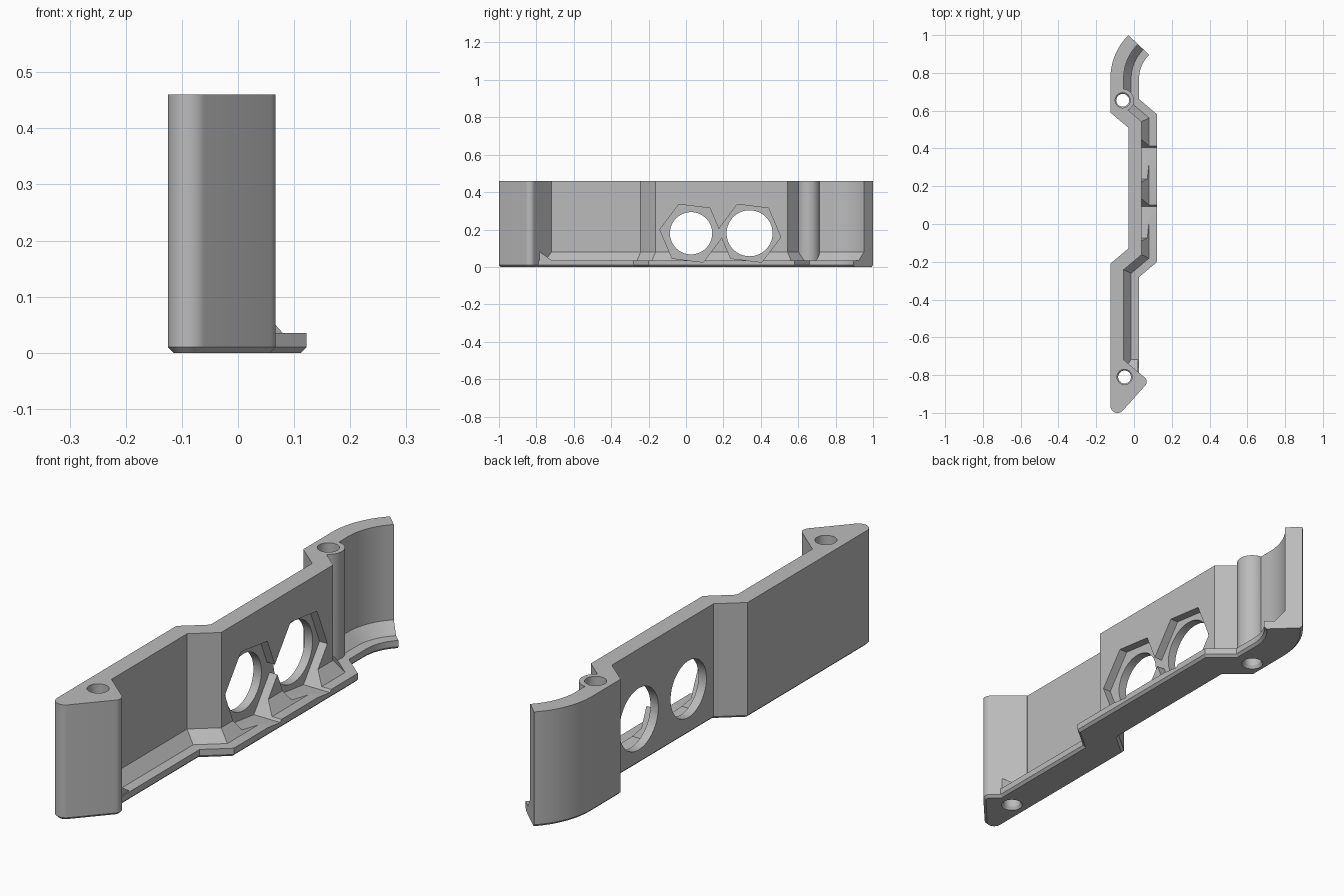
import bpy, bmesh, math
from mathutils import Vector, Matrix

cube = bpy.data.objects.get("Cube")
if cube:
    bpy.data.objects.remove(cube, do_unlink=True)

grey = bpy.data.materials.new("plain_grey")
grey.use_nodes = True
GREY = (0.5, 0.5, 0.5, 1)
grey.diffuse_color = GREY
grey.node_tree.nodes["Principled BSDF"].inputs["Base Color"].default_value = GREY

HEIGHT, EDGE = 0.46, 0.01


def loft(name, rings):
    """Skin closed rings of equal size and cap both ends."""
    bm = bmesh.new()
    rows = [[bm.verts.new(p) for p in ring] for ring in rings]
    n = len(rows[0])
    for a, b in zip(rows, rows[1:]):
        for i in range(n):
            j = (i + 1) % n
            bm.faces.new((a[i], a[j], b[j], b[i]))
    bm.faces.new(rows[0])
    bm.faces.new(rows[-1])
    bmesh.ops.recalc_face_normals(bm, faces=bm.faces)
    mesh = bpy.data.meshes.new(name)
    bm.to_mesh(mesh)
    bm.free()
    mesh.materials.append(grey)
    obj = bpy.data.objects.new(name, mesh)
    bpy.context.collection.objects.link(obj)
    return obj


def arc(cx, cy, r, start, end, steps):
    angles = [math.radians(start + (end - start) * i / steps) for i in range(steps + 1)]
    return [Vector((cx + r * math.cos(a), cy + r * math.sin(a))) for a in angles]


def offset(path, d, closed=False):
    """Shift a plan path to its right with mitred corners."""
    out, n = [], len(path)
    for i, p in enumerate(path):
        before = p - path[i - 1] if i or closed else path[1] - p
        after = path[(i + 1) % n] - p if i < n - 1 or closed else before
        a, b = [Vector((v.y, -v.x)).normalized() for v in (before, after)]
        out.append(p + (a + b) * d / (1 + a.dot(b)))
    return out


def lathe(name, x, y, profile, steps=40):
    return loft(name, [[(v.x, v.y, z) for v in arc(x, y, r, 0, 360, steps)[:-1]]
                       for r, z in profile])


def prism_x(name, points, x0, x1):
    return loft(name, [[(x, p[0], p[1]) for p in points] for x in (x0, x1)])


def combine(base, other, operation):
    mod = base.modifiers.new("combine", 'BOOLEAN')
    mod.operation, mod.solver, mod.object = operation, 'EXACT', other
    bpy.context.view_layer.objects.active = base
    bpy.ops.object.modifier_apply(modifier=mod.name)
    bpy.data.objects.remove(other, do_unlink=True)


# Wall with foot ledge, swept along the outer line
path = [Vector(p) for p in ((-0.125, -0.8), (-0.125, -0.21), (-0.03, -0.13),
                            (-0.03, 0.51), (-0.125, 0.59))]
path += arc(0.2, 0.77, 0.325, 180, 135, 14)
section = [(EDGE, 0), (0.142, 0), (0.152, EDGE), (0.152, 0.035), (0.11, 0.035),
           (0.07, 0.08), (0.07, HEIGHT), (0, HEIGHT), (0, EDGE)]
lines = [[(p.x, p.y, z) for p in offset(path, d)] for d, z in section]
wall = loft("side_wall", list(zip(*lines)))

# Solid end block with rounded corners
plan = arc(-0.087, -0.962, 0.038, 180, 315, 12) + arc(0.037, -0.835, 0.03, -45, 56, 10)
plan += [Vector((-0.053, -0.72)), Vector((-0.125, -0.72))]
inner = offset(plan, -EDGE, True)
block = loft("end_block", [[(p.x, p.y, 0) for p in inner],
                           [(p.x, p.y, EDGE) for p in plan],
                           [(p.x, p.y, HEIGHT) for p in plan]])
combine(wall, block, 'UNION')

# Small ramp between block and ledge
ramp = prism_x("ledge_ramp", [(-0.8, 0.08), (-0.78, 0.08), (-0.717, 0.035),
                              (-0.717, 0.02), (-0.8, 0.02)], -0.09, 0.022)
combine(wall, ramp, 'UNION')

# Screw boss
combine(wall, lathe("screw_boss", -0.06, 0.655, [(0.06, 0.015), (0.06, HEIGHT)]), 'UNION')

# Screw holes
for x, y in ((-0.06, 0.655), (-0.05, -0.81)):
    hole = lathe("hole_cutter", x, y, [(0.048, -0.01), (0.034, 0.012), (0.034, 0.1),
                                       (0.04, 0.106), (0.04, HEIGHT + 0.05)])
    combine(wall, hole, 'DIFFERENCE')

# Round ports, each in a tilted hexagonal pocket
for y, r in ((0.027, 0.113), (0.34, 0.123)):
    combine(wall, prism_x("pocket_cutter", arc(y, 0.18, 0.168, -7, 353, 6)[:-1], 0.005, 0.3),
            'DIFFERENCE')
    combine(wall, prism_x("port_cutter", arc(y, 0.18, r, 0, 360, 56)[:-1], -0.3, 0.3),
            'DIFFERENCE')

bpy.ops.object.select_all(action='DESELECT')
wall.select_set(True)
bpy.context.view_layer.objects.active = wall
bpy.ops.object.shade_smooth_by_angle(angle=math.radians(25))
